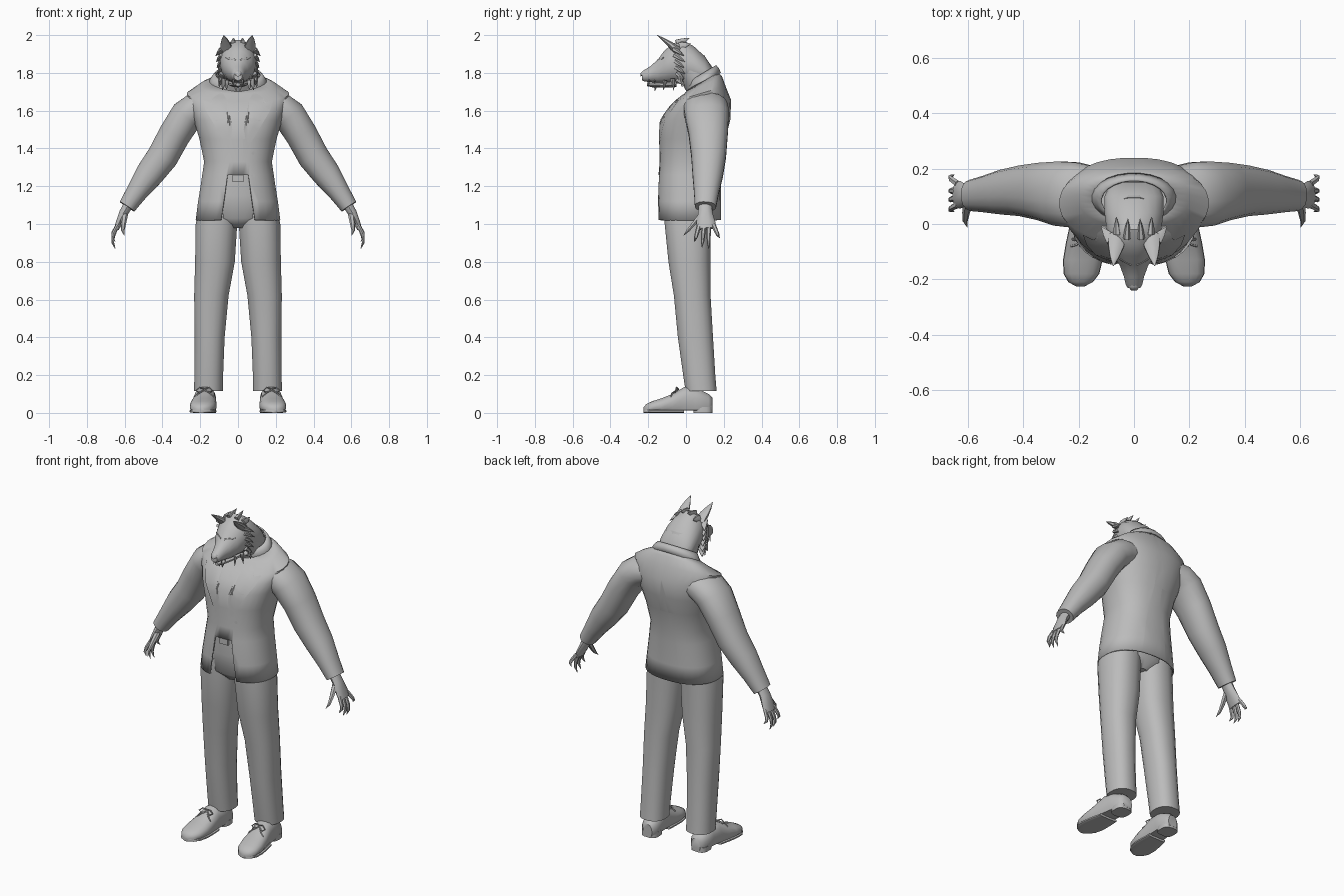
import bpy, bmesh, math
from mathutils import Vector
from mathutils.bvhtree import BVHTree

X, Y, Z = Vector((1, 0, 0)), Vector((0, 1, 0)), Vector((0, 0, 1))
grey = bpy.data.materials.new("plain grey")
grey.diffuse_color = (0.5, 0.5, 0.5, 1)


def loft(bm, pts, axis=Y, t=None, n=16, power=2.0, cap=True, floor=None):
    """Skin rings (x, y, z, half width, half depth, optional slope) along a path."""
    rings = []
    for i, p in enumerate(pts):
        c = Vector(p[:3])
        if t is None:
            d = (Vector(pts[min(i + 1, len(pts) - 1)][:3]) - Vector(pts[max(i - 1, 0)][:3])).normalized()
        else:
            d = t
        v = (axis - d * axis.dot(d)).normalized()
        u = v.cross(d)
        if len(p) > 5:
            v = v + Z * p[5]
        ring = []
        for k in range(n):
            a = 2 * math.pi * (k + 0.5) / n
            ca, sa = math.cos(a), math.sin(a)
            q = c + u * math.copysign(abs(ca) ** (2 / power), ca) * p[3] \
                  + v * math.copysign(abs(sa) ** (2 / power), sa) * p[4]
            if floor is not None:
                q.z = max(q.z, floor)
            ring.append(bm.verts.new(q))
        rings.append(ring)
    for r, s in zip(rings, rings[1:]):
        for k in range(n):
            bm.faces.new((r[k], r[(k + 1) % n], s[(k + 1) % n], s[k]))
    if cap:
        bm.faces.new(rings[0])
        bm.faces.new(rings[-1])


def finish(name, bm, mirror=False, thick=0):
    bmesh.ops.recalc_face_normals(bm, faces=bm.faces[:])
    me = bpy.data.meshes.new(name)
    bm.to_mesh(me)
    bm.free()
    me.materials.append(grey)
    ob = bpy.data.objects.new(name, me)
    bpy.context.collection.objects.link(ob)
    if thick:
        m = ob.modifiers.new("thickness", 'SOLIDIFY')
        m.thickness, m.offset = thick, -1
    if mirror:
        m = ob.modifiers.new("mirror", 'MIRROR')
        m.use_mirror_merge = False
    return ob


def part(name, pts, mirror=False, thick=0, **kw):
    bm = bmesh.new()
    loft(bm, pts, **kw)
    return finish(name, bm, mirror, thick)


def spikes(name, items, mirror=True):
    """Tapered tufts given as (base, tip, radius)."""
    bm = bmesh.new()
    for b, e, r in items:
        mid = [(p + q) / 2 for p, q in zip(b, e)]
        loft(bm, [(*b, r, r * 0.6), (*mid, r * 0.65, r * 0.4), (*e, 0.001, 0.001)], n=6,
             axis=Vector((0.5, 0.8, 0.3)))
    return finish(name, bm, mirror)


# Jacket body, with the front split open below the waist button
bm = bmesh.new()
loft(bm, [(0, .015, 1.02, .225, .17), (0, .015, 1.12, .212, .17), (0, .018, 1.22, .196, .168),
          (0, .025, 1.33, .18, .165), (0, .035, 1.45, .205, .175), (0, .05, 1.55, .235, .185),
          (0, .07, 1.63, .26, .17, .15), (0, .075, 1.69, .27, .135, .3),
          (0, .092, 1.735, .2, .1, .45), (0, .09, 1.765, .13, .075, .6)],
     t=Z, n=32, power=2.3, cap=False)
surface = BVHTree.FromBMesh(bm)
for co, no in (((0, 0, 1.26), (0, 0, 1)), ((.055, 0, 1.26), (.24, 0, .035)), ((-.055, 0, 1.26), (-.24, 0, .035))):
    bmesh.ops.bisect_plane(bm, geom=bm.verts[:] + bm.edges[:] + bm.faces[:], plane_co=co, plane_no=no)
gap = []
for f in bm.faces:
    c = f.calc_center_median()
    if c.y < 0 and c.z < 1.26 and abs(c.x) < .055 + .146 * (1.26 - c.z):
        gap.append(f)
bmesh.ops.delete(bm, geom=gap, context='FACES')
finish("jacket_body", bm, thick=.008)


# Lapels and buttons laid on the chest
def plate(name, outline, mirror):
    bm = bmesh.new()
    bm.faces.new([bm.verts.new((x, 0, z)) for x, z in outline])
    bmesh.ops.triangulate(bm, faces=bm.faces[:])
    bmesh.ops.subdivide_edges(bm, edges=bm.edges[:], cuts=3, use_grid_fill=True)
    for v in bm.verts:
        hit = surface.ray_cast(Vector((v.co.x, -1, v.co.z)), Y)[0]
        v.co.y = (hit.y if hit else -.05) - .005
    ob = finish(name, bm, mirror)
    ob.data.flip_normals() if ob.data.polygons[0].normal.y > 0 else None


plate("lapel", [(.05, 1.40), (.17, 1.60), (.185, 1.655), (.135, 1.64), (.13, 1.67),
                (.085, 1.70), (.06, 1.66), (.03, 1.5)], True)
for i, z in enumerate((1.255, 1.375)):
    plate(f"button_{i + 1}", [(.08 + .009 * math.cos(k * math.pi / 4), z + .009 * math.sin(k * math.pi / 4))
                              for k in range(8)], False)

# Shirt collar and folded jacket collar around the neck
part("jacket_collar", [(0, .092, 1.745, .16, .093, .6), (0, .09, 1.775, .14, .085, .6),
                       (0, .082, 1.795, .122, .078, .6)], t=Z, n=24, cap=False, thick=.008)

# Sleeves
part("sleeve", [(.15, .10, 1.63, .075, .11), (.215, .105, 1.615, .088, .12), (.27, .11, 1.575, .09, .118),
                (.335, .118, 1.475, .086, .105), (.40, .12, 1.355, .084, .093), (.47, .115, 1.262, .076, .082),
                (.535, .108, 1.17, .058, .067), (.587, .103, 1.092, .047, .057)], mirror=True, power=2.2)

# Hands: palm, four curled clawed fingers and a thumb
bm = bmesh.new()
loft(bm, [(.575, .102, 1.11, .027, .035), (.605, .102, 1.06, .025, .038), (.628, .105, 1.01, .019, .05),
          (.643, .108, .975, .014, .048)], n=10)
for y0, y1, z1 in ((.07, .045, .905), (.095, .085, .875), (.12, .12, .868), (.145, .178, .925)):
    ym, d = (y0 + y1) / 2, .98 - z1
    loft(bm, [(.637, y0, .995, .011, .013), (.660, ym, .98 - d * .4, .010, .011),
              (.664, (ym + y1) / 2, .98 - d * .7, .008, .009), (.650, y1, z1, .001, .001)], n=6)
loft(bm, [(.60, .08, 1.05, .014, .018), (.607, .04, 1.0, .012, .014), (.610, .01, .965, .009, .009),
          (.602, -.012, .94, .001, .001)], axis=X, n=6)
finish("hand", bm, mirror=True)

# Trousers, belt and buckle
part("trouser_seat", [(0, .01, .98, .05, .08), (0, .008, 1.03, .18, .125), (0, .01, 1.15, .185, .135),
                      (0, .015, 1.22, .175, .14)], t=Z, n=24, power=2.3)
part("belt", [(0, .015, 1.22, .178, .145), (0, .015, 1.262, .178, .145)], t=Z, n=24, power=2.3)
bm = bmesh.new()
bmesh.ops.create_cube(bm, size=1)
for v in bm.verts:
    v.co = Vector((v.co.x * .06, -.132 + v.co.y * .02, 1.241 + v.co.z * .035))
finish("buckle", bm)
part("trouser_leg", [(.105, .01, 1.10, .10, .125), (.114, .008, 1.0, .111, .122), (.122, .018, .8, .106, .112),
                     (.141, .033, .62, .092, .098), (.150, .05, .4, .08, .094), (.155, .07, .2, .077, .086),
                     (.156, .08, .115, .077, .083)], mirror=True, t=-Z, n=20, power=2.3)

# Shoes with heels and laces
shoe = [(.14, .163, .03, .08), (.12, .165, .048, .10), (.05, .17, .055, .135), (-.01, .175, .058, .138),
        (-.07, .18, .066, .102), (-.13, .185, .071, .078), (-.18, .19, .064, .062), (-.21, .193, .044, .047),
        (-.225, .194, .016, .03)]
part("shoe", [(x, y, top * .45, w, top * .55) for y, x, w, top in shoe], mirror=True, axis=Z, t=Y,
     power=2.4, floor=.012)
part("heel", [(.167, .09, 0, .05, .05), (.167, .09, .03, .05, .05)], mirror=True, t=Z, power=3)
part("sole", [(x, y, .009, w * 1.02, .009) for y, x, w, _ in shoe if y < .03], mirror=True, axis=Z, t=Y, power=4)
bm = bmesh.new()
for s in (-1, 1):
    loft(bm, [(.178 + s * dx, y, z, .004, .004) for dx, y, z in
              ((0, -.04, .125), (.025, -.05, .135), (.045, -.055, .118), (.03, -.06, .108), (0, -.045, .12))], n=5, axis=Z)
    loft(bm, [(.178 + s * dx, y, z, .004, .004) for dx, y, z in
              ((0, -.045, .122), (.03, -.075, .104), (.05, -.08, .085))], n=5, axis=Z)
finish("laces", bm, mirror=True)

# Neck, skull and muzzle
part("neck", [(0, .085, 1.70, .10, .075), (0, .06, 1.78, .108, .09), (0, .02, 1.85, .10, .09)], n=16)
part("head", [(0, .15, 1.77, .085, .045), (0, .10, 1.80, .108, .088), (0, .04, 1.835, .108, .108),
              (0, -.02, 1.858, .10, .118), (0, -.07, 1.85, .092, .106), (0, -.115, 1.83, .076, .088),
              (0, -.15, 1.808, .052, .062), (0, -.19, 1.793, .037, .042), (0, -.22, 1.785, .030, .031),
              (0, -.232, 1.782, .022, .022)], axis=Z, t=Y, n=20)
part("nose", [(0, -.21, 1.803, .018, .012), (0, -.228, 1.798, .02, .015), (0, -.24, 1.79, .012, .009)],
     axis=Z, t=Y, n=8)
part("lower_jaw", [(0, -.05, 1.745, .06, .02), (0, -.12, 1.738, .042, .016), (0, -.18, 1.737, .026, .013),
                   (0, -.207, 1.739, .012, .009)], axis=Z, t=Y, n=10)

# Ears, brows, fangs and fur
part("ear", [(.06, -.045, 1.915, .036, .024), (.066, -.085, 1.952, .029, .016), (.071, -.12, 1.977, .017, .009),
             (.075, -.152, 2.0, .001, .001)], mirror=True, axis=Z, n=8)
spikes("brow", [((.012, -.145, 1.862), (.066, -.118, 1.882), .013)])
spikes("fang", [((.024, -.195, 1.765), (.025, -.198, 1.728), .006), ((.028, -.165, 1.765), (.029, -.165, 1.735), .005)])
cheek = []
for i in range(6):
    z = 1.925 - .032 * i
    cheek.append(((.080, -.06 + .004 * i, z), (.118 - .003 * i, -.01 + .004 * (i % 2), z - .035), .024))
cheek += [((.075, -.07, 1.77), (.082, -.065, 1.708), .018), ((.058, -.11, 1.76), (.062, -.12, 1.71), .014),
          ((.09, -.03, 1.78), (.10, -.02, 1.725), .018)]
spikes("cheek_fur", cheek)
spikes("crown_fur", [((.025, -.05, 1.955), (.022, .02, 1.985), .024), ((.062, -.035, 1.94), (.064, .025, 1.955), .024)])
spikes("chin_fur", [((.012, -.16, 1.735), (.010, -.165, 1.705), .012)])

# Smooth shading with crisp edges
for ob in bpy.data.objects:
    ob.select_set(True)
    bpy.context.view_layer.objects.active = ob
bpy.ops.object.shade_smooth_by_angle(angle=math.radians(45))
